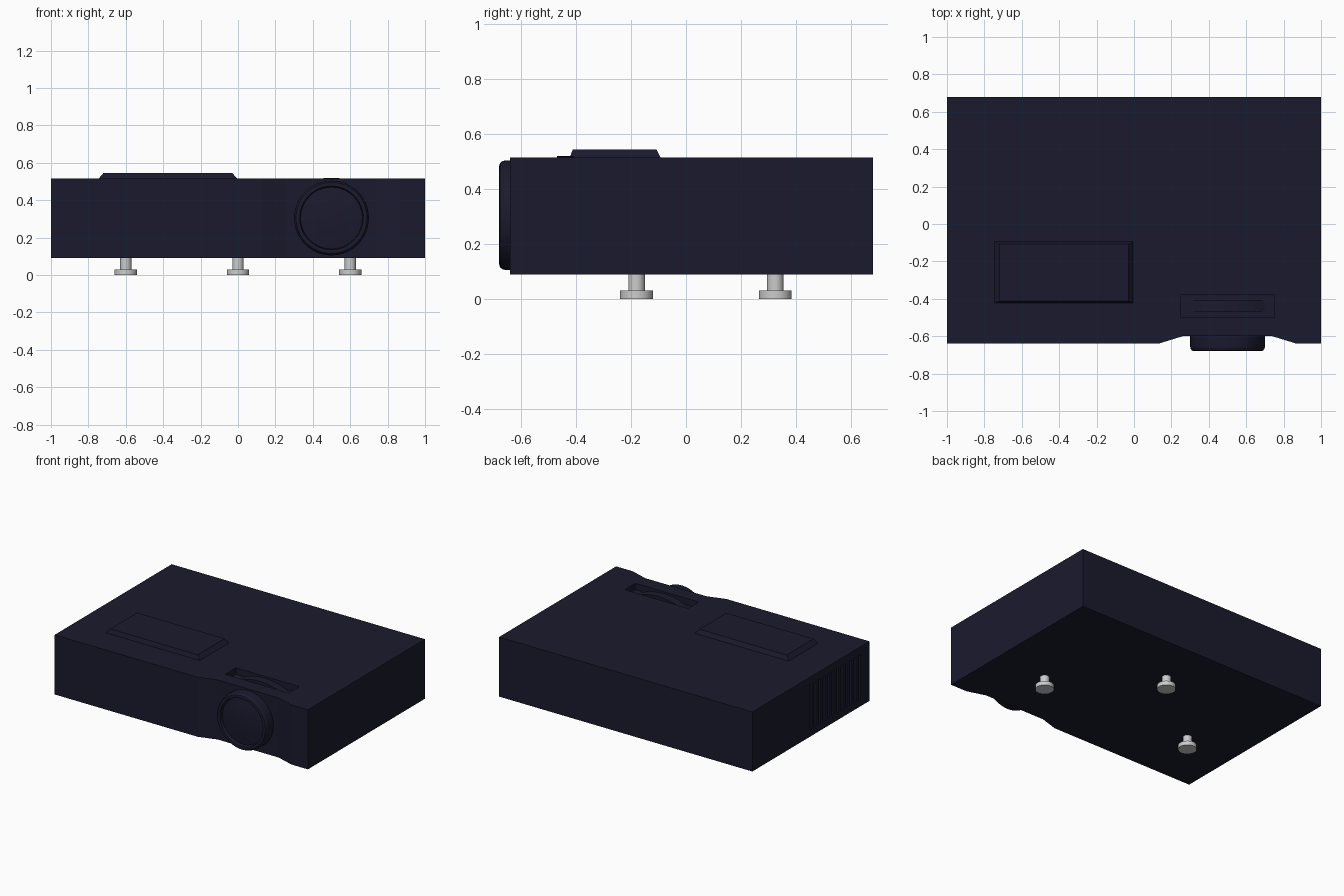
import bpy, bmesh, math
from mathutils import Matrix

if "Cube" in bpy.data.objects:
    bpy.data.objects.remove(bpy.data.objects["Cube"])

navy = bpy.data.materials.new("navy_plastic")
navy.diffuse_color = (0.0103, 0.0103, 0.0273, 1)
navy.use_nodes = True
navy.node_tree.nodes["Principled BSDF"].inputs["Base Color"].default_value = navy.diffuse_color


def make(name, bm, mat=None, smooth=False):
    bmesh.ops.recalc_face_normals(bm, faces=bm.faces)
    me = bpy.data.meshes.new(name)
    bm.to_mesh(me)
    bm.free()
    ob = bpy.data.objects.new(name, me)
    bpy.context.collection.objects.link(ob)
    if mat:
        me.materials.append(mat)
    if smooth:
        bpy.ops.object.select_all(action='DESELECT')
        bpy.context.view_layer.objects.active = ob
        ob.select_set(True)
        bpy.ops.object.shade_smooth_by_angle(angle=math.radians(35))
    return ob


def add_loft(bm, bottom, top):
    """Closed solid between two matching rings of points."""
    a = [bm.verts.new(p) for p in bottom]
    b = [bm.verts.new(p) for p in top]
    n = len(a)
    bm.faces.new(a)
    bm.faces.new(b)
    for i in range(n):
        j = (i + 1) % n
        bm.faces.new((a[i], a[j], b[j], b[i]))


def rect(x0, x1, y0, y1, z):
    return [(x0, y0, z), (x1, y0, z), (x1, y1, z), (x0, y1, z)]


def add_lathe(bm, profile, matrix, steps=48):
    """Spin (radius, height) points around local z; radius 0 closes on the axis."""
    verts = [bm.verts.new((r, 0, h)) for r, h in profile]
    edges = [bm.edges.new(p) for p in zip(verts, verts[1:])]
    bmesh.ops.spin(bm, geom=verts + edges, cent=(0, 0, 0), axis=(0, 0, 1),
                   angle=2 * math.pi, steps=steps, use_merge=True)
    bmesh.ops.remove_doubles(bm, verts=bm.verts, dist=1e-5)
    bmesh.ops.transform(bm, matrix=matrix, verts=bm.verts)


# Body: plan outline with the shallow bay for the lens
plan = [(-1, -.64), (.13, -.64), (.26, -.60), (.74, -.60), (.87, -.64),
        (1, -.64), (1, .68), (-1, .68)]
bm = bmesh.new()
add_loft(bm, [(x, y, .09) for x, y in plan], [(x, y, .515) for x, y in plan])
body = make("body", bm, navy)

# Cutter: focus wheel slot and the side vent slits
bm = bmesh.new()
add_loft(bm, rect(.25, .75, -.50, -.38, .47), rect(.25, .75, -.50, -.38, .6))
for i in range(12):
    y = -.54 + i * .05
    add_loft(bm, rect(-1.1, -.97, y, y + .022, .14), rect(-1.1, -.97, y, y + .022, .46))
cutter = make("slot_cutter", bm)
cutter.hide_render = True
mod = body.modifiers.new("slots", 'BOOLEAN')
mod.operation = 'DIFFERENCE'
mod.solver = 'EXACT'
mod.object = cutter
bpy.context.view_layer.objects.active = body
bpy.ops.object.modifier_apply(modifier=mod.name)
bpy.data.objects.remove(cutter)

# Focus wheel: arc of a thumb wheel standing in the slot
arc = []
half = math.asin(.2 / .42)
for i in range(17):
    a = -half + 2 * half * i / 16
    arc.append((.5 + .42 * math.sin(a), .10 + .42 * math.cos(a)))
arc = [(.3, .46)] + arc + [(.7, .46)]
bm = bmesh.new()
add_loft(bm, [(x, -.47, z) for x, z in arc], [(x, -.41, z) for x, z in arc])
make("focus_wheel", bm, navy, True)

# Raised control panel
bm = bmesh.new()
add_loft(bm, rect(-.75, 0, -.425, -.09, .51), rect(-.72, -.03, -.412, -.108, .545))
make("control_panel", bm, navy)

# Lens barrel with rounded rim and slightly domed glass
face_front = Matrix.Translation((.5, -.59, .305)) @ Matrix.Rotation(math.pi / 2, 4, 'X')
bm = bmesh.new()
add_lathe(bm, [(0, 0), (.2, 0), (.2, .065), (.197, .078), (.19, .087), (.18, .09),
               (.17, .087), (.165, .065), (.11, .073), (.055, .078), (0, .08)], face_front)
make("lens", bm, navy, True)

# Adjustable feet
for name, x, y in (("foot_right", .6, -.18), ("foot_left", -.6, -.18), ("foot_back", 0, .325)):
    bm = bmesh.new()
    add_lathe(bm, [(0, 0), (.06, 0), (.06, .03), (.03, .03), (.03, .1), (0, .1)],
              Matrix.Translation((x, y, 0)), 32)
    make(name, bm, None, True)
